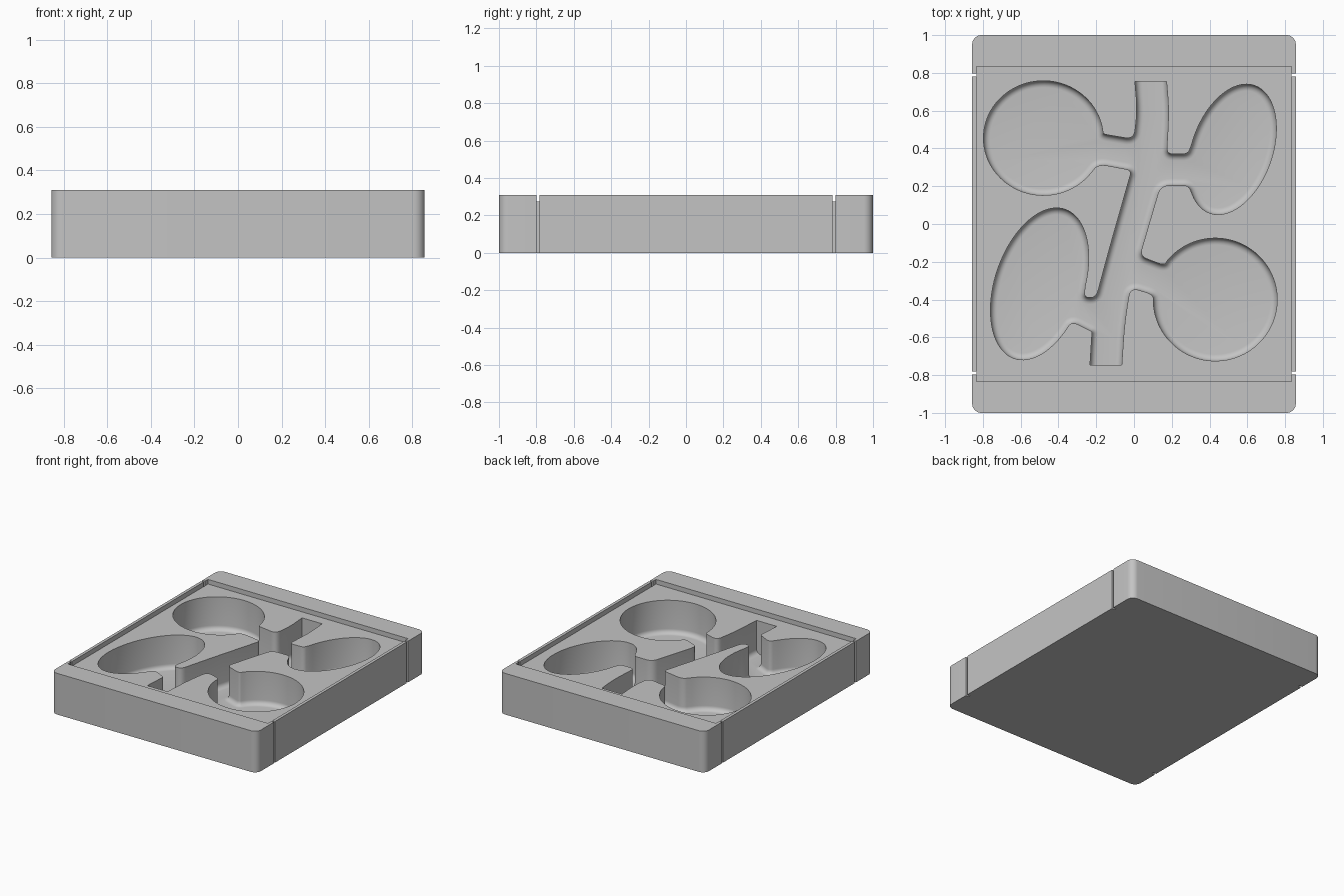
import bpy, bmesh, math
from mathutils import Vector

if "Cube" in bpy.data.objects:
    bpy.data.objects.remove(bpy.data.objects["Cube"])

HALF_X, HEIGHT = 0.857, 0.31
RECESS, LEDGE_Z = 0.834, 0.275
FLOOR_Z, FILLET = 0.025, 0.035

gray = bpy.data.materials.new("plain gray")
gray.use_nodes = True
gray.diffuse_color = (0.55, 0.55, 0.55, 1)
gray.node_tree.nodes["Principled BSDF"].inputs["Base Color"].default_value = gray.diffuse_color


def make_object(name, bm):
    bmesh.ops.recalc_face_normals(bm, faces=bm.faces[:])
    mesh = bpy.data.meshes.new(name)
    bm.to_mesh(mesh)
    bm.free()
    mesh.materials.append(gray)
    obj = bpy.data.objects.new(name, mesh)
    bpy.context.collection.objects.link(obj)
    return obj


def box(name, low, high, corner=0):
    bm = bmesh.new()
    bmesh.ops.create_cube(bm, size=1)
    for v in bm.verts:
        v.co = [(a + b) / 2 + c * (b - a) for a, b, c in zip(low, high, v.co)]
    if corner:
        upright = [e for e in bm.edges if abs(e.verts[0].co.z - e.verts[1].co.z) > 0.1]
        bmesh.ops.bevel(bm, geom=upright, offset=corner, segments=8, profile=0.5, affect='EDGES')
    return make_object(name, bm)


def lobe(cx, cy, length, width, tilt, start, end, steps=72):
    """Clockwise arc of a tilted ellipse, angles measured from its long axis."""
    s, c = math.sin(math.radians(tilt)), math.cos(math.radians(tilt))
    points = []
    for i in range(steps + 1):
        t = math.radians(start + (end - start) * i / steps)
        u, v = length * math.cos(t), width * math.sin(t)
        points.append((cx + u * s - v * c, cy + u * c + v * s, 0))
    return points


def round_corners(path, steps=8):
    """Replace each (x, y, radius) corner with a smooth bend."""
    result = []
    for i, (x, y, r) in enumerate(path):
        p = Vector((x, y))
        if not r:
            result.append(p)
            continue
        before = Vector(path[i - 1][:2]) - p
        after = Vector(path[(i + 1) % len(path)][:2]) - p
        a = p + before.normalized() * min(r, before.length * 0.48)
        b = p + after.normalized() * min(r, after.length * 0.48)
        for k in range(steps + 1):
            t = k / steps
            result.append(a * (1 - t) ** 2 + p * 2 * t * (1 - t) + b * t * t)
    return result


def inset(points, distance):
    """Shrink a clockwise outline, keeping the square channel ends in place."""
    result = []
    for i, p in enumerate(points):
        d1 = (p - points[i - 1]).normalized()
        d2 = (points[(i + 1) % len(points)] - p).normalized()
        n1, n2 = Vector((d1.y, -d1.x)), Vector((d2.y, -d2.x))
        q = p + (n1 + n2) * distance / max(0.5, 1 + n1.dot(n2))
        if abs(p.y) > 0.74 and abs(p.x) < 0.3:
            q.y = p.y
        result.append(q)
    return result


# Outline of the joined cavity: four lobes linked by a central channel
outline = round_corners(
    lobe(-0.48, 0.455, 0.303, 0.317, 0, -129, -444)
    + [(-0.16, 0.475, 0.03), (0, 0.448, 0.05), (0.018, 0.6, 0.1), (0.005, 0.755, 0),
       (0.172, 0.755, 0), (0.185, 0.6, 0.1), (0.172, 0.37, 0.035), (0.285, 0.37, 0.03)]
    + lobe(0.52, 0.395, 0.358, 0.213, 19.4, 98, -213)
    + [(0.29, 0.205, 0.03), (0.14, 0.205, 0.05), (0.03, -0.17, 0.04), (0.16, -0.22, 0.04)]
    + lobe(0.43, -0.4, 0.325, 0.328, 0, 50, -272)
    + [(0.09, -0.37, 0.03), (-0.02, -0.335, 0.05), (-0.05, -0.52, 0.1), (-0.065, -0.747, 0),
       (-0.233, -0.747, 0), (-0.222, -0.57, 0.01), (-0.33, -0.515, 0.04)]
    + lobe(-0.5, -0.317, 0.417, 0.235, 18.8, -118, -441)
    + [(-0.265, -0.39, 0.04), (-0.2, -0.39, 0.04), (-0.13, -0.13, 0.1),
       (-0.012, 0.285, 0.03), (-0.19, 0.318, 0.05)])

# Cavity cutter: straight walls with a rounded foot
bm = bmesh.new()
levels = [(HEIGHT + 0.1, 0)]
for k in range(7):
    a = math.pi / 2 * k / 6
    levels.append((FLOOR_Z + FILLET * (1 - math.sin(a)), FILLET * (1 - math.cos(a))))
rings = [[bm.verts.new((p.x, p.y, z)) for p in inset(outline, d)] for z, d in levels]
for upper, lower in zip(rings, rings[1:]):
    for i in range(len(upper)):
        bm.faces.new((upper[i - 1], upper[i], lower[i], lower[i - 1]))
bm.faces.new(rings[0])
bm.faces.new(rings[-1])
cutters = [make_object("cavity_cutter", bm)]

# Shallow recess for a lid, and four thin slots through the side walls
cutters.append(box("recess_cutter", (-RECESS, -RECESS, LEDGE_Z), (RECESS, RECESS, HEIGHT + 0.1)))
for sx in (-1, 1):
    for sy in (-1, 1):
        xs = sorted((sx * (RECESS - 0.001), sx * 0.9))
        ys = sorted((sy * 0.782, sy * 0.798))
        cutters.append(box("slot_cutter", (xs[0], ys[0], -0.1), (xs[1], ys[1], HEIGHT + 0.1)))

# Tray block with rounded upright corners
tray = box("tray", (-HALF_X, -1, 0), (HALF_X, 1, HEIGHT), corner=0.05)
bpy.ops.object.select_all(action='DESELECT')
tray.select_set(True)
bpy.context.view_layer.objects.active = tray
for cutter in cutters:
    cutter.hide_render = True
    cut = tray.modifiers.new("cut", 'BOOLEAN')
    cut.operation, cut.solver, cut.object = 'DIFFERENCE', 'EXACT', cutter
    bpy.ops.object.modifier_apply(modifier=cut.name)
    bpy.data.objects.remove(cutter)
bpy.ops.object.shade_smooth_by_angle(angle=math.radians(30))
